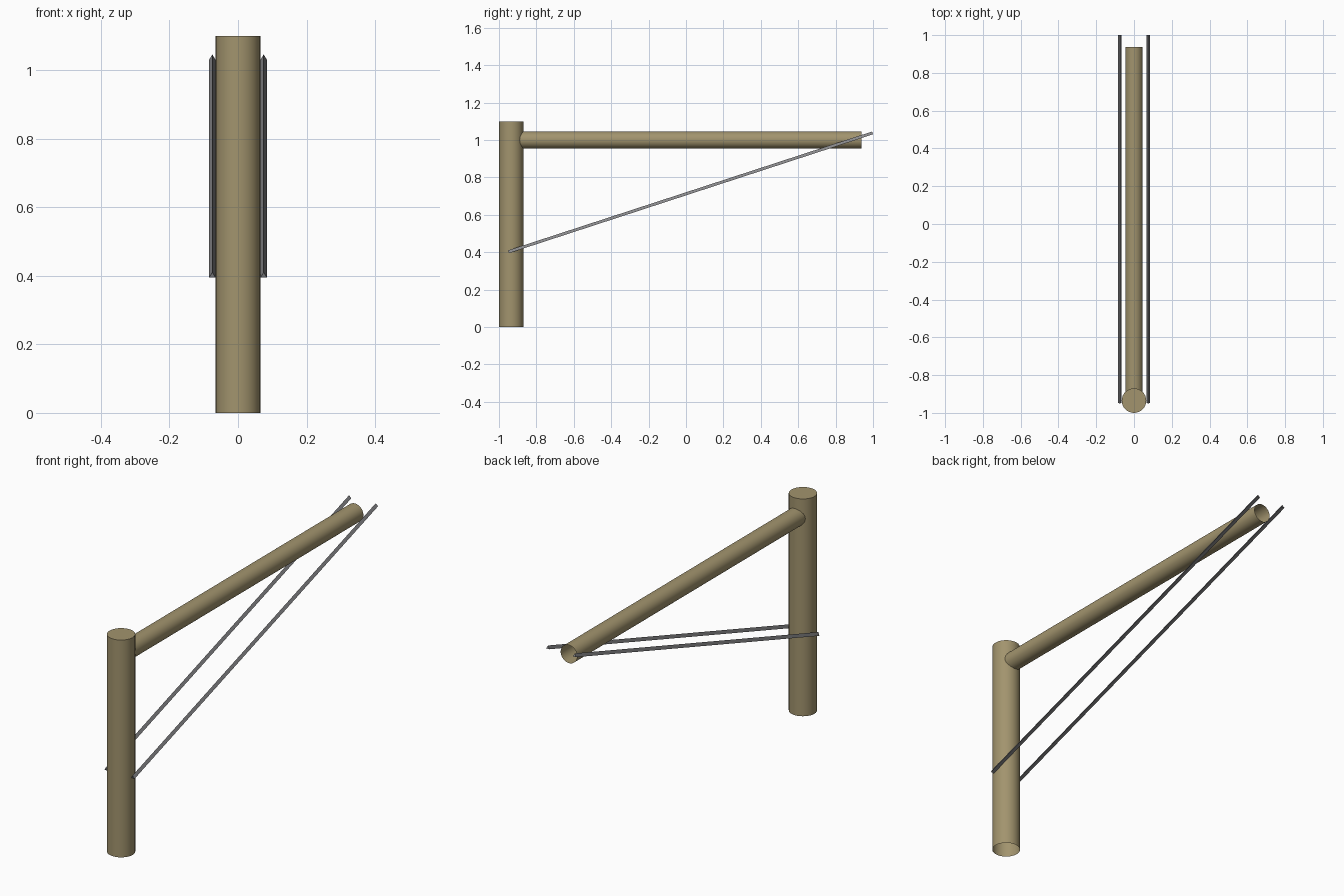
import bpy, bmesh, math
from mathutils import Vector, Matrix

if "Cube" in bpy.data.objects:
    bpy.data.objects.remove(bpy.data.objects["Cube"])


def material(name, rgb):
    m = bpy.data.materials.new(name)
    m.diffuse_color = (*rgb, 1.0)
    m.use_nodes = True
    m.node_tree.nodes["Principled BSDF"].inputs["Base Color"].default_value = m.diffuse_color
    return m


WOOD = material("weathered_wood", (0.36, 0.295, 0.155))
STEEL = material("grey_steel", (0.24, 0.24, 0.25))


def bar(name, start, end, radius, sides, mat, cap_start, cap_end, smooth):
    """Prism from start to end; one corner of the section points up (or back)."""
    start, end = Vector(start), Vector(end)
    axis = (end - start).normalized()
    side = Vector((1, 0, 0))
    up = side.cross(axis)
    bm = bmesh.new()
    rings = []
    for c in (start, end):
        ring = []
        for i in range(sides):
            a = 2 * math.pi * i / sides
            ring.append(bm.verts.new(c + radius * (up * math.cos(a) + side * math.sin(a))))
        rings.append(ring)
    for i in range(sides):
        j = (i + 1) % sides
        bm.faces.new((rings[0][i], rings[0][j], rings[1][j], rings[1][i]))
    if cap_start:
        bm.faces.new(rings[0])
    if cap_end:
        bm.faces.new(rings[1])
    bmesh.ops.recalc_face_normals(bm, faces=bm.faces)
    # open tubes: make sure the walls face outwards
    wall = bm.faces[:][0]
    mid = (start + end) / 2
    if wall.normal.dot(wall.calc_center_median() - mid) < 0:
        bmesh.ops.reverse_faces(bm, faces=bm.faces[:])
    me = bpy.data.meshes.new(name)
    bm.to_mesh(me)
    bm.free()
    me.materials.append(mat)
    ob = bpy.data.objects.new(name, me)
    bpy.context.collection.objects.link(ob)
    if smooth:
        bpy.ops.object.select_all(action='DESELECT')
        ob.select_set(True)
        bpy.context.view_layer.objects.active = ob
        bpy.ops.object.shade_smooth_by_angle(angle=math.radians(40))
    return ob


# upright post: closed top, open bottom
bar("post", (0, -0.935, 0), (0, -0.935, 1.10), 0.065, 32, WOOD, False, True, True)

# horizontal beam: open tube running back from the post
bar("beam", (0, -0.935, 1.0), (0, 0.937, 1.0), 0.046, 32, WOOD, False, False, True)

# pair of thin three-sided brace rods on either side
for s, label in ((-1, "left"), (1, "right")):
    bar("brace_rod_" + label, (s * 0.075, -0.948, 0.40), (s * 0.075, 0.9985, 1.0355),
        0.0105, 3, STEEL, True, True, False)
